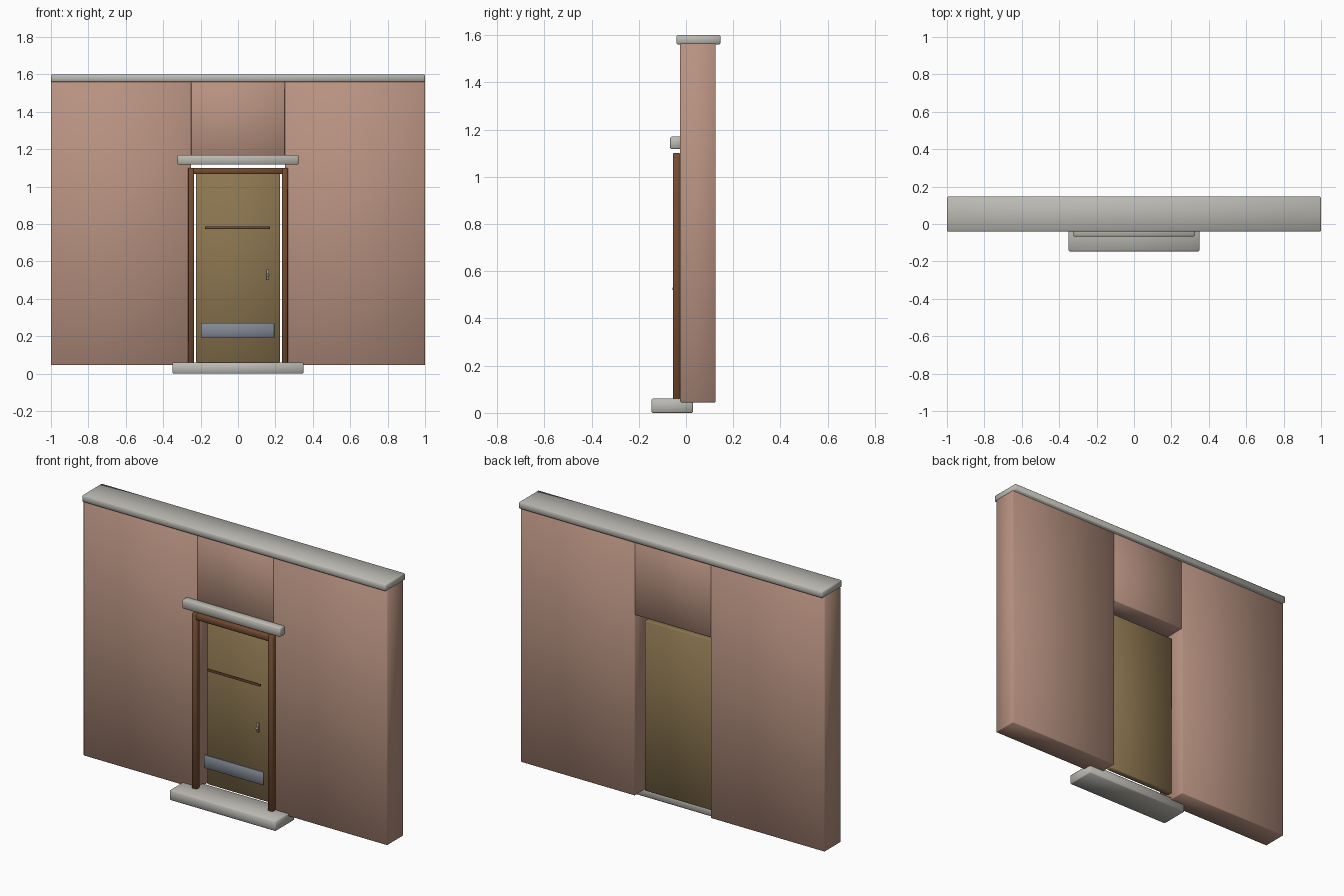
import bpy

if "Cube" in bpy.data.objects:
    bpy.data.objects.remove(bpy.data.objects["Cube"])


def mat(name, rgb):
    m = bpy.data.materials.new(name)
    m.diffuse_color = (*rgb, 1)
    m.use_nodes = True
    m.node_tree.nodes["Principled BSDF"].inputs["Base Color"].default_value = m.diffuse_color
    return m


BRICK = mat("warm_plaster", (0.48, 0.29, 0.22))
STONE = mat("pale_stone", (0.50, 0.49, 0.45))
DOOR = mat("olive_wood", (0.26, 0.18, 0.08))
FRAME = mat("brown_wood", (0.17, 0.07, 0.03))
STEEL = mat("blue_grey_steel", (0.23, 0.25, 0.30))
BRASS = mat("dull_metal", (0.36, 0.30, 0.23))


def finish(o, name, m, bevel):
    o.name = name
    o.data.materials.append(m)
    if bevel:
        b = o.modifiers.new("soft_edges", "BEVEL")
        b.width = bevel
        b.segments = 1
    for p in o.data.polygons:
        p.use_smooth = True
    return o


def box(name, x, y, z, m, bevel=0.003):
    """Softly bevelled box from (min, max) ranges."""
    bpy.ops.mesh.primitive_cube_add(size=1)
    o = bpy.context.object
    for v in o.data.vertices:
        v.co = [r[0] if c < 0 else r[1] for c, r in zip(v.co, (x, y, z))]
    return finish(o, name, m, bevel)


def mirrored(s, a, b):
    return (a, b) if s > 0 else (-b, -a)


WALL_Y = (-0.025, 0.125)

# Wall sides, door posts
for s, side in ((-1, "left"), (1, "right")):
    box(f"wall_{side}", mirrored(s, 0.25, 1.0), WALL_Y, (0.045, 1.565), BRICK)
    box(f"door_post_{side}", mirrored(s, 0.235, 0.266), (-0.055, -0.025), (0.055, 1.10), FRAME)

# Wall over the door, coping along the top
box("wall_over_door", (-0.25, 0.25), WALL_Y, (1.12, 1.565), BRICK)
box("wall_coping", (-1, 1), (-0.04, 0.146), (1.56, 1.60), STONE, 0.005)

# Stone lintel and door step
box("lintel", (-0.323, 0.323), (-0.067, -0.012), (1.117, 1.17), STONE, 0.005)
box("door_step", (-0.35, 0.35), (-0.146, 0.03), (0, 0.06), STONE, 0.005)

# Frame head and door leaf
box("frame_head", (-0.24, 0.24), (-0.055, -0.025), (1.066, 1.10), FRAME)
box("door_leaf", (-0.225, 0.225), (0.032, 0.068), (0.06, 1.072), DOOR)

# Rail, kick plate and handle in front of the leaf
box("door_rail", (-0.176, 0.172), (-0.041, -0.03), (0.774, 0.786), FRAME, 0.001)
box("kick_plate", (-0.198, 0.194), (-0.039, -0.031), (0.192, 0.27), STEEL, 0.001)
box("handle_plate", (0.151, 0.167), (-0.045, -0.035), (0.50, 0.556), BRASS, 0.001)
bpy.ops.mesh.primitive_uv_sphere_add(segments=16, ring_count=8, radius=0.008,
                                     location=(0.16, -0.05, 0.526))
finish(bpy.context.object, "door_knob", BRASS, 0)
